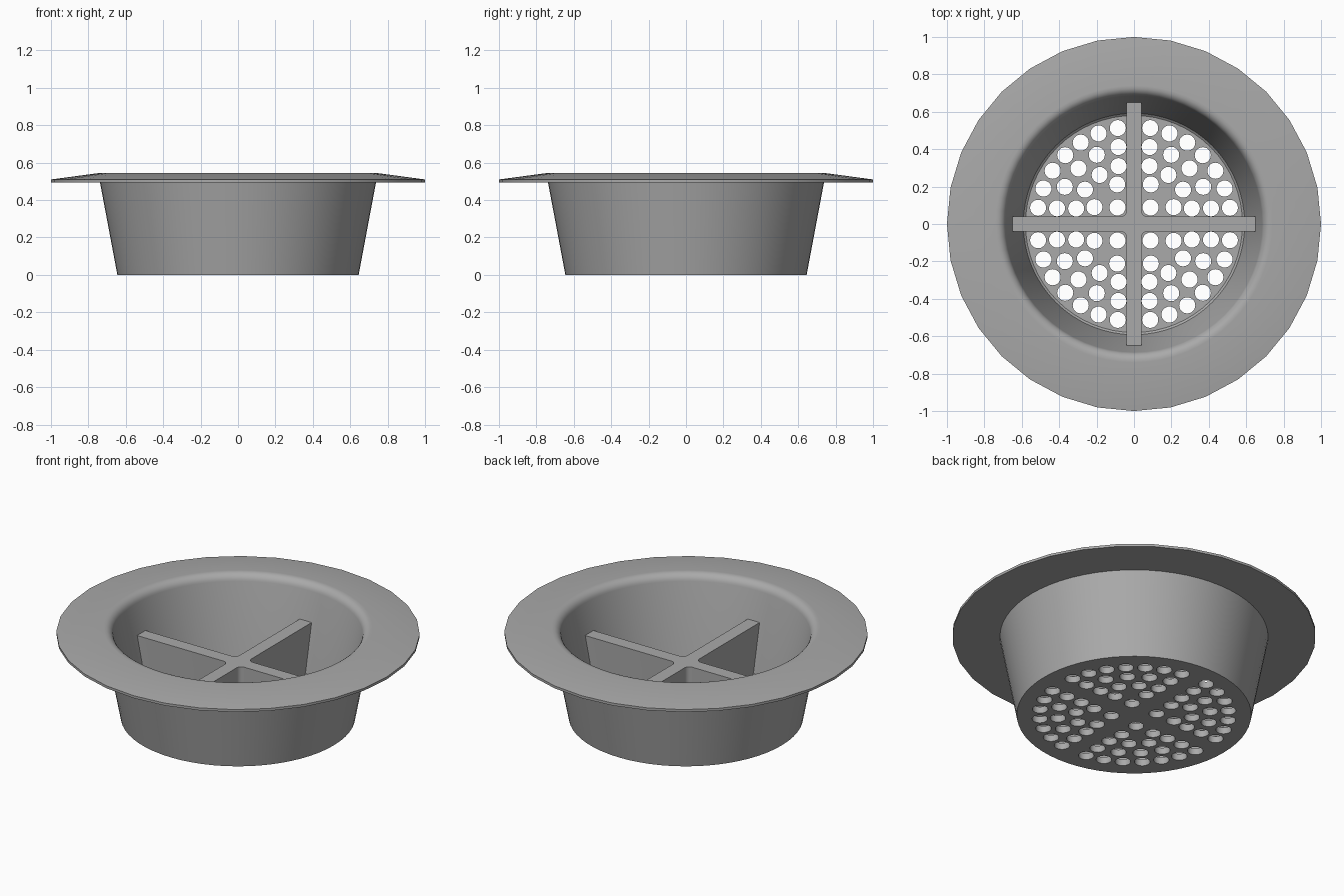
import bpy, bmesh, math
from mathutils import Matrix, Vector

cube = bpy.data.objects.get("Cube")
if cube:
    bpy.data.objects.remove(cube)

grey = bpy.data.materials.new("grey")
grey.use_nodes = True
colour = (0.4, 0.4, 0.4, 1)
grey.diffuse_color = colour
grey.node_tree.nodes["Principled BSDF"].inputs["Base Color"].default_value = colour


def add_object(name, bm):
    bmesh.ops.recalc_face_normals(bm, faces=bm.faces)
    mesh = bpy.data.meshes.new(name)
    bm.to_mesh(mesh)
    bm.free()
    obj = bpy.data.objects.new(name, mesh)
    bpy.context.collection.objects.link(obj)
    mesh.materials.append(grey)
    return obj


def smooth(obj):
    bpy.ops.object.select_all(action='DESELECT')
    bpy.context.view_layer.objects.active = obj
    obj.select_set(True)
    bpy.ops.object.shade_smooth_by_angle(angle=math.radians(30))


def bridge(bm, lower, upper):
    for i in range(len(lower)):
        j = (i + 1) % len(lower)
        bm.faces.new((lower[i], lower[j], upper[j], upper[i]))


# Cup and flange: one lathed profile, the outer rim having half as many sides
SIDES = 64
profile = [(0.645, 0), (0.738, 0.495), (1, 0.495), (1, 0.51), (0.74, 0.545)]
for i in range(1, 7):  # rounded lip
    a = math.radians(90 + 80 * i / 6)
    profile.append((0.735 + 0.05 * math.cos(a), 0.495 + 0.05 * math.sin(a)))
profile += [(0.592, 0.05), (0.58, 0.04)]

bm = bmesh.new()
rings = []
for r, z in profile:
    ring = []
    for i in range(SIDES):
        a = math.tau * i / SIDES
        k = math.cos(math.tau / SIDES) if r == 1 and i % 2 else 1
        ring.append(bm.verts.new((r * k * math.cos(a), r * k * math.sin(a), z)))
    rings.append(ring)
for lower, upper in zip(rings, rings[1:]):
    bridge(bm, lower, upper)
bm.faces.new(rings[0])
bm.faces.new(rings[-1])
strainer = add_object("strainer_cup", bm)

# Drain holes: rings of (radius, count, first angle) repeated in each quadrant
hole_rings = [(0.52, 7, 9.6), (0.42, 5, 11.5), (0.32, 4, 15), (0.23, 2, 23), (0.125, 1, 45)]
bm = bmesh.new()
for radius, count, first in hole_rings:
    step = (90 - 2 * first) / max(count - 1, 1)
    for n in range(count):
        for quarter in range(4):
            a = math.radians(first + step * n + 90 * quarter)
            place = Matrix.Translation((radius * math.cos(a), radius * math.sin(a), 0.02))
            bmesh.ops.create_cone(bm, cap_ends=True, segments=24, radius1=0.043,
                                  radius2=0.043, depth=0.1, matrix=place)
cutter = add_object("hole_cutter", bm)
cutter.hide_render = True
cut = strainer.modifiers.new("drain_holes", 'BOOLEAN')
cut.object = cutter
cut.operation = 'DIFFERENCE'
cut.solver = 'EXACT'

# Apply the cut so that the holes get sharp edges
graph = bpy.context.evaluated_depsgraph_get()
cut_mesh = bpy.data.meshes.new_from_object(strainer.evaluated_get(graph))
strainer.modifiers.clear()
strainer.data = cut_mesh
bpy.data.objects.remove(cutter)
smooth(strainer)

# Cross handle: plus-shaped outline with rounded inner corners, tapering down
HALF, FILLET = 0.04, 0.03
bm = bmesh.new()
loops = []
for z, reach in ((0.03, 0.592), (0.335, 0.65)):
    corner = [Vector((reach, -HALF, z)), Vector((reach, HALF, z))]
    for i in range(6):
        a = math.radians(270 - 90 * i / 5)
        corner.append(Vector((HALF + FILLET + FILLET * math.cos(a),
                              HALF + FILLET + FILLET * math.sin(a), z)))
    loops.append([bm.verts.new(Matrix.Rotation(quarter * math.pi / 2, 3, 'Z') @ p)
                  for quarter in range(4) for p in corner])
bridge(bm, *loops)
for loop in loops:
    bm.faces.new(loop)
smooth(add_object("cross_handle", bm))
